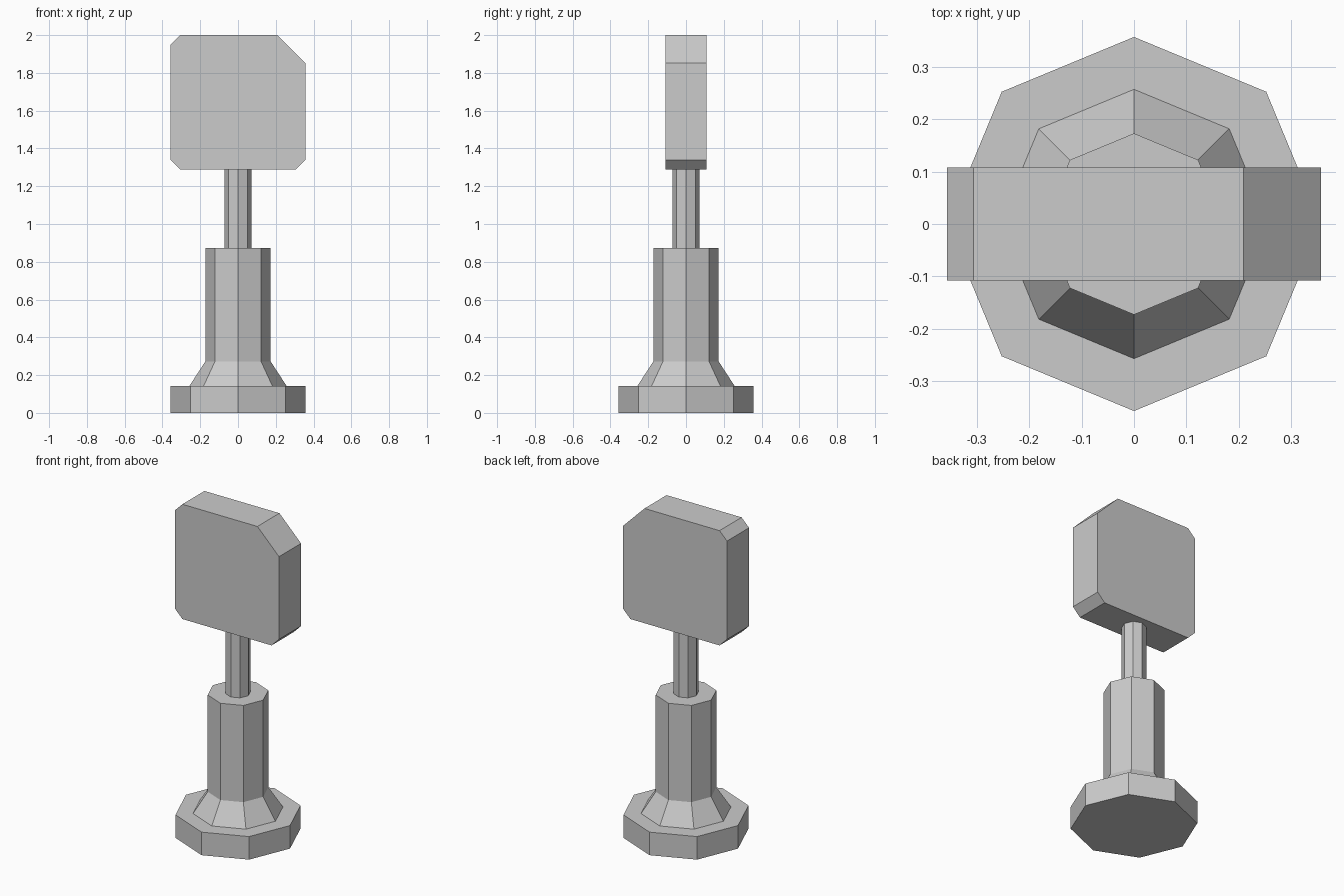
import bpy, bmesh, math

if "Cube" in bpy.data.objects:
    bpy.data.objects.remove(bpy.data.objects["Cube"])


def make_object(name, bm):
    bmesh.ops.recalc_face_normals(bm, faces=bm.faces)
    mesh = bpy.data.meshes.new(name)
    bm.to_mesh(mesh)
    bm.free()
    obj = bpy.data.objects.new(name, mesh)
    bpy.context.collection.objects.link(obj)
    return obj


def turned(name, profile, sides=8):
    """Faceted solid from (radius, z) pairs, capped at both ends."""
    bm = bmesh.new()
    rings = [[bm.verts.new((r * math.cos(math.tau * i / sides),
                            r * math.sin(math.tau * i / sides), z))
              for i in range(sides)] for r, z in profile]
    for low, high in zip(rings, rings[1:]):
        for i in range(sides):
            j = (i + 1) % sides
            bm.faces.new((low[i], low[j], high[j], high[i]))
    bm.faces.new(rings[0])
    bm.faces.new(rings[-1])
    return make_object(name, bm)


def plate(name, outline, half_depth):
    """Extrude an (x, z) outline along y."""
    bm = bmesh.new()
    face = bm.faces.new([bm.verts.new((x, -half_depth, z)) for x, z in outline])
    new = bmesh.ops.extrude_face_region(bm, geom=[face])["geom"]
    verts = [v for v in new if isinstance(v, bmesh.types.BMVert)]
    bmesh.ops.translate(bm, verts=verts, vec=(0, 2 * half_depth, 0))
    return make_object(name, bm)


# Octagonal foot, flared collar and thick column
turned("base_column", [(0.357, 0), (0.357, 0.143), (0.257, 0.143),
                       (0.173, 0.272), (0.173, 0.872)])

# Thin upper rod
turned("rod", [(0.071, 0.872), (0.071, 1.288)])

# Head plate with clipped corners, the top right one larger
W, LOW, TOP, C, BIG = 0.357, 1.288, 2.0, 0.051, 0.148
plate("head_plate", [(-W + C, LOW), (W - C, LOW), (W, LOW + C),
                     (W, TOP - BIG), (W - BIG, TOP), (-W + C, TOP),
                     (-W, TOP - C), (-W, LOW + C)], 0.108)
